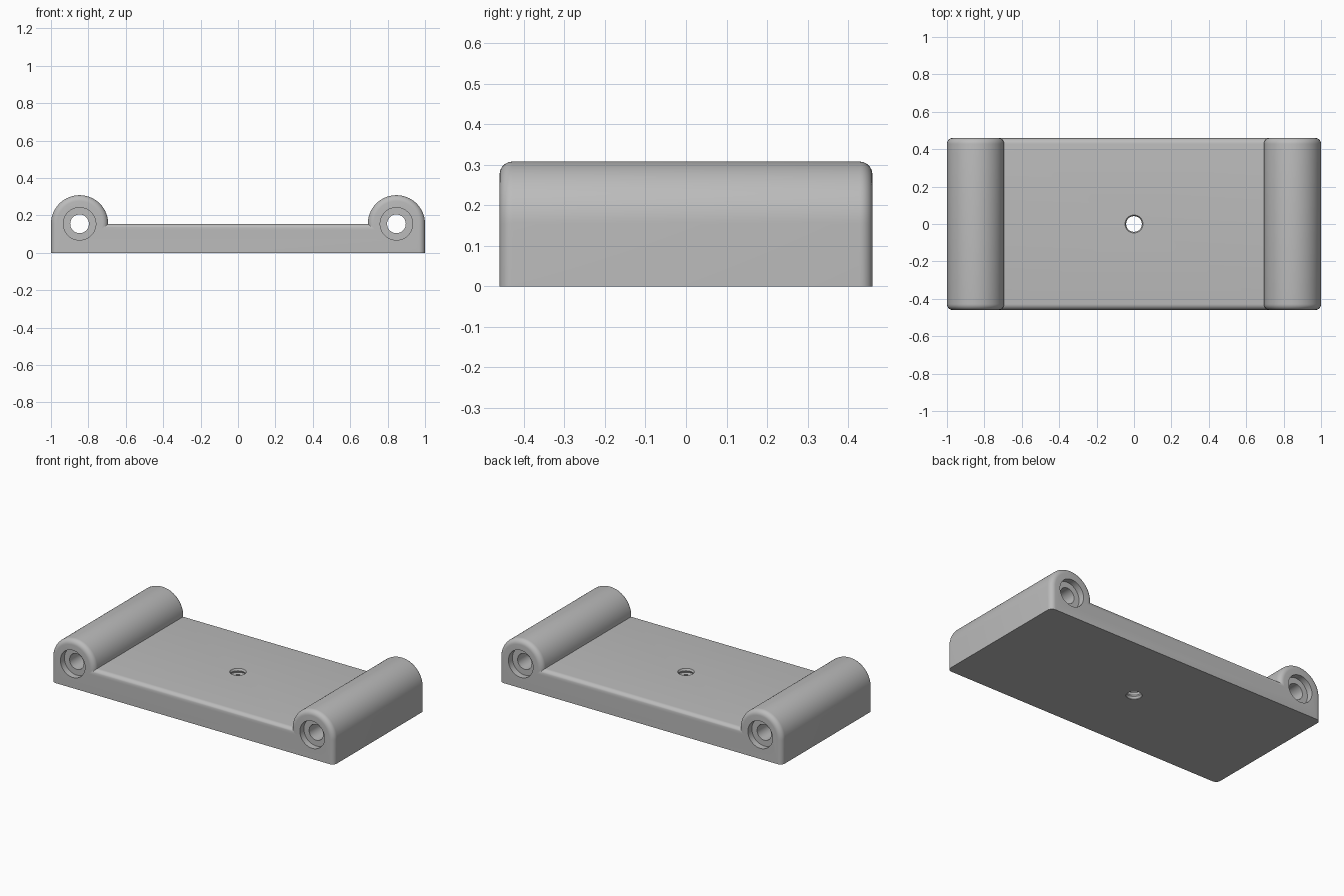
import bpy, bmesh
from math import sin, cos, pi, asin
from mathutils import Matrix

cube = bpy.data.objects.get("Cube")
if cube:
    bpy.data.objects.remove(cube)

HALF_DEPTH = 0.46
TUBE_R = 0.153
TUBE_X = 1 - TUBE_R
PLATE_Z = 0.155
ROUND = 0.032
ARC_STEPS = 40
ROUND_STEPS = 7

grey = bpy.data.materials.new("Grey")
grey.use_nodes = True
color = (0.5, 0.5, 0.5, 1)
grey.diffuse_color = color
grey.node_tree.nodes["Principled BSDF"].inputs["Base Color"].default_value = color


def make_object(name, bm):
    bmesh.ops.recalc_face_normals(bm, faces=bm.faces[:])
    mesh = bpy.data.meshes.new(name)
    bm.to_mesh(mesh)
    bm.free()
    mesh.materials.append(grey)
    obj = bpy.data.objects.new(name, mesh)
    bpy.context.collection.objects.link(obj)
    return obj


def loft(name, sections):
    """Join closed rings of points and cap both ends."""
    bm = bmesh.new()
    rings = [[bm.verts.new(p) for p in ring] for ring in sections]
    for a, b in zip(rings, rings[1:]):
        for i in range(len(a)):
            j = (i + 1) % len(a)
            bm.faces.new((a[i], a[j], b[j], b[i]))
    bm.faces.new(rings[0])
    bm.faces.new(rings[-1])
    return make_object(name, bm)


def section(y, inset):
    """Plate with a raised tube on each side, shrunk by the edge rounding."""
    r = TUBE_R - inset
    dip = asin(inset / r)
    pts = [(-1 + inset, y, 0), (1 - inset, y, 0)]
    for cx, start, end in ((TUBE_X, 0, pi + dip), (-TUBE_X, -dip, pi)):
        for i in range(ARC_STEPS + 1):
            a = start + (end - start) * i / ARC_STEPS
            pts.append((cx + r * cos(a), y, PLATE_Z + r * sin(a)))
    return pts


def turned(name, profile, place, sides=48):
    """Round cutter from (radius, height) pairs."""
    rings = [[(r * cos(2 * pi * i / sides), r * sin(2 * pi * i / sides), h)
              for i in range(sides)] for r, h in profile]
    obj = loft(name, rings)
    obj.data.transform(place)
    obj.hide_render = True
    return obj


# Body with rounded front and back edges
angles = [pi / 2 * i / ROUND_STEPS for i in range(ROUND_STEPS + 1)]
back = [(HALF_DEPTH - ROUND + ROUND * sin(a), ROUND * (1 - cos(a))) for a in angles]
front = [(-y, inset) for y, inset in reversed(back)]
body = loft("bracket_body", [section(y, inset) for y, inset in front + back])

# Counterbored holes along each tube
SHOULDER = HALF_DEPTH - 0.04
bore = [(0.087, -0.5), (0.087, -SHOULDER), (0.05, -SHOULDER),
        (0.05, SHOULDER), (0.087, SHOULDER), (0.087, 0.5)]
cutters = [turned("tube_bore", bore,
                  Matrix.Translation((x, 0, PLATE_Z)) @ Matrix.Rotation(pi / 2, 4, "X"))
           for x in (-TUBE_X, TUBE_X)]

# Threaded centre hole
thread = [(0.042 if i % 2 else 0.048, -0.02 + 0.0125 * i) for i in range(17)]
cutters.append(turned("centre_hole", thread, Matrix.Identity(4)))

bpy.ops.object.select_all(action="DESELECT")
bpy.context.view_layer.objects.active = body
body.select_set(True)
for cutter in cutters:
    mod = body.modifiers.new("hole", "BOOLEAN")
    mod.operation = "DIFFERENCE"
    mod.solver = "EXACT"
    mod.object = cutter
    bpy.ops.object.modifier_apply(modifier=mod.name)
    bpy.data.objects.remove(cutter)

bpy.ops.object.shade_smooth_by_angle(angle=pi / 6)
